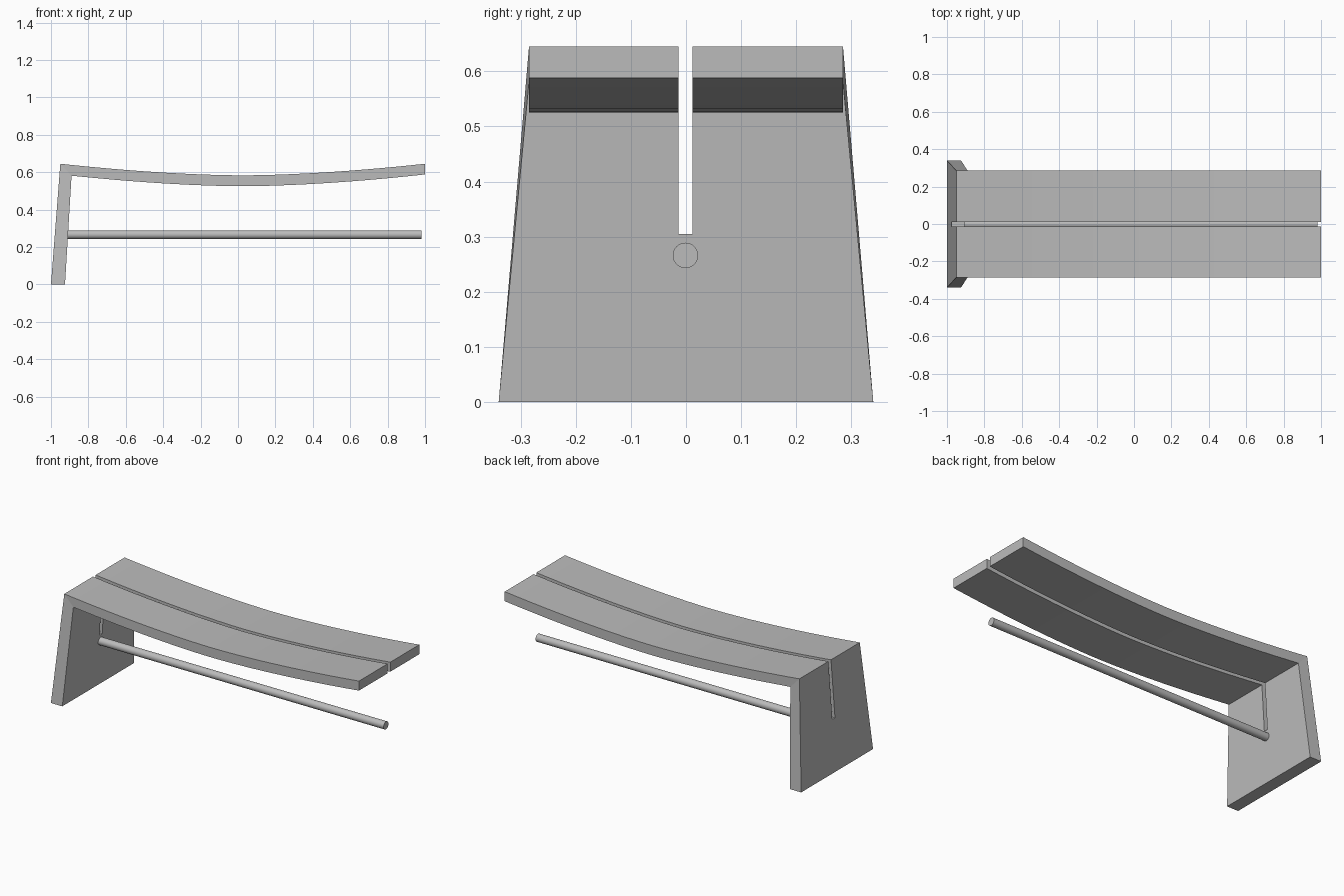
import bpy, bmesh, math

if "Cube" in bpy.data.objects:
    bpy.data.objects.remove(bpy.data.objects["Cube"])

grey = bpy.data.materials.new("plain grey")
grey.diffuse_color = (0.5, 0.5, 0.5, 1)
grey.use_nodes = True
grey.node_tree.nodes["Principled BSDF"].inputs["Base Color"].default_value = grey.diffuse_color


def sag(x, low, rise):
    # gentle dip of the seat, lowest just right of the middle
    return low + rise * abs((x - 0.025) / 0.975) ** 1.7


def swept(name, stations):
    # join rectangular sections: ((outer x, z), (inner x, z), half width)
    bm = bmesh.new()
    rings = []
    for (ox, oz), (ix, iz), w in stations:
        pts = [(ox, -w, oz), (ox, w, oz), (ix, w, iz), (ix, -w, iz)]
        rings.append([bm.verts.new(p) for p in pts])
    for a, b in zip(rings, rings[1:]):
        for i in range(4):
            j = (i + 1) % 4
            bm.faces.new((a[i], a[j], b[j], b[i]))
    bm.faces.new(rings[0])
    bm.faces.new(rings[-1])
    bmesh.ops.recalc_face_normals(bm, faces=bm.faces[:])
    me = bpy.data.meshes.new(name)
    bm.to_mesh(me)
    bm.free()
    ob = bpy.data.objects.new(name, me)
    bpy.context.collection.objects.link(ob)
    me.materials.append(grey)
    return ob


# one bent board: sloping tapered leg, then the dipped seat
N = 24
stations = [((-1, 0), (-0.925, 0), 0.34),
            ((-0.95, 0.645), (-0.89, 0.581), 0.285)]
for i in range(1, N + 1):
    x = -0.95 + 1.95 * i / N
    bx = -0.89 + 1.89 * i / N
    stations.append(((x, sag(x, 0.583, 0.062)), (bx, sag(bx, 0.525, 0.063)), 0.285))
bench = swept("seat_and_leg", stations)

# slot running along the seat and part way down the leg
bpy.ops.mesh.primitive_cube_add(size=1, location=(0, -0.001, 0.6525))
slot = bpy.context.object
slot.name = "slot_cutter"
slot.scale = (2.4, 0.025, 0.695)
slot.data.materials.append(grey)
slot.hide_render = True
slot.display_type = 'WIRE'
cut = bench.modifiers.new("slot", 'BOOLEAN')
cut.operation = 'DIFFERENCE'
cut.solver = 'EXACT'
cut.object = slot

# round stretcher bar, set into the leg
x0, x1 = -0.94, 0.98
bpy.ops.mesh.primitive_cylinder_add(vertices=48, radius=0.023, depth=x1 - x0,
                                    location=((x0 + x1) / 2, -0.001, 0.266),
                                    rotation=(0, math.pi / 2, 0))
bar = bpy.context.object
bar.name = "stretcher_bar"
bar.data.materials.append(grey)
bpy.ops.object.shade_smooth_by_angle(angle=math.radians(30))
